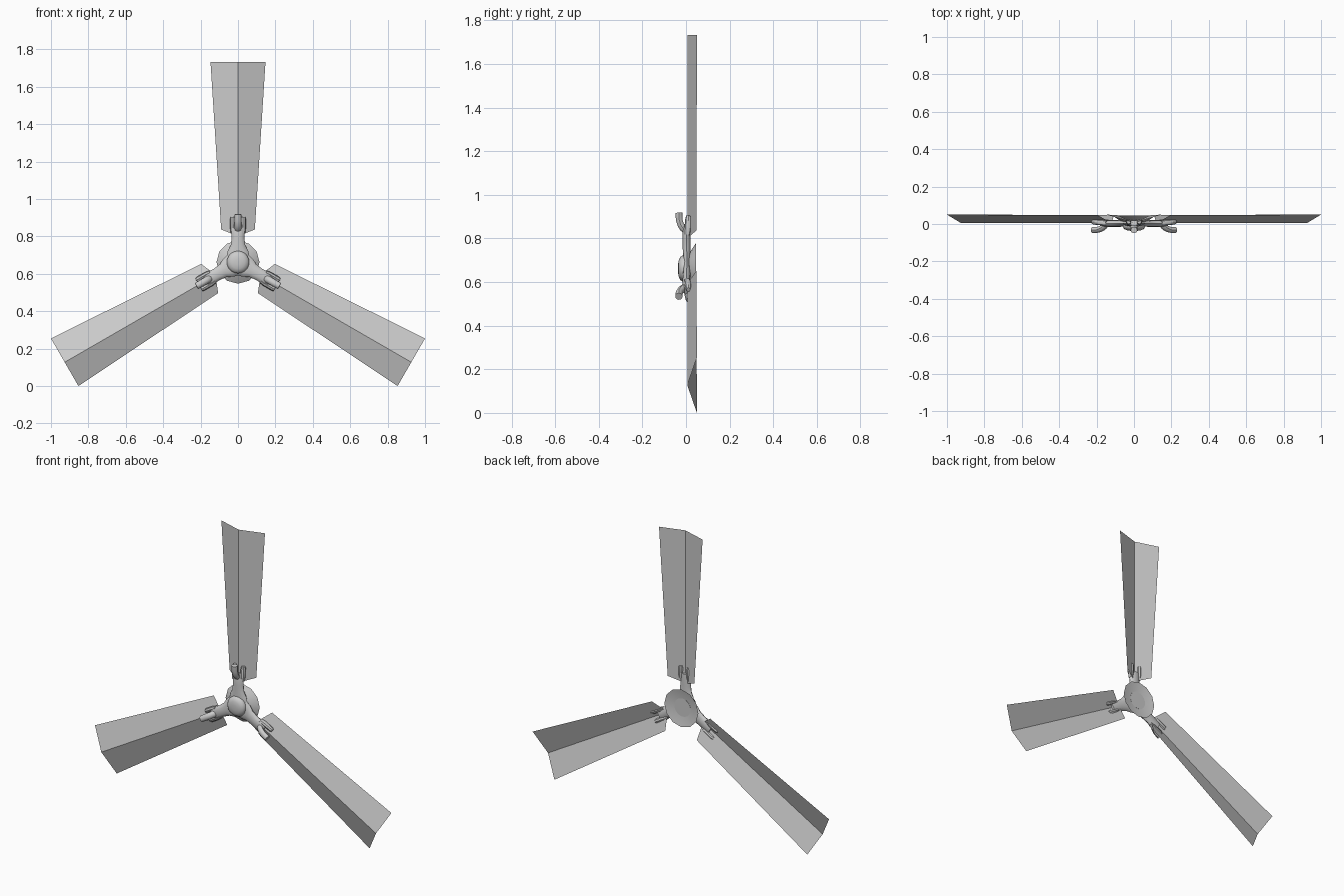
import bpy, math
from mathutils import Matrix, Vector

if "Cube" in bpy.data.objects:
    bpy.data.objects.remove(bpy.data.objects["Cube"])

HUB = Vector((0, 0, 0.662))


def make_object(name, verts, faces, angle=0.0, sharp=40):
    mesh = bpy.data.meshes.new(name)
    mesh.from_pydata(verts, [], faces)
    mesh.transform(Matrix.Translation(HUB) @ Matrix.Rotation(angle, 4, 'Y'))
    mesh.update()
    obj = bpy.data.objects.new(name, mesh)
    bpy.context.collection.objects.link(obj)
    bpy.ops.object.select_all(action='DESELECT')
    obj.select_set(True)
    bpy.context.view_layer.objects.active = obj
    bpy.ops.object.mode_set(mode='EDIT')
    bpy.ops.mesh.select_all(action='SELECT')
    bpy.ops.mesh.normals_make_consistent(inside=False)
    bpy.ops.object.mode_set(mode='OBJECT')
    bpy.ops.object.shade_smooth_by_angle(angle=math.radians(sharp))
    return obj


def skin(rings, caps=True):
    """Join equal closed rings of points into a tube."""
    n = len(rings[0])
    verts = [p for ring in rings for p in ring]
    faces = [(i * n + j, i * n + (j + 1) % n, (i + 1) * n + (j + 1) % n, (i + 1) * n + j)
             for i in range(len(rings) - 1) for j in range(n)]
    if caps:
        faces += [tuple(range(n)), tuple(range(len(verts) - n, len(verts)))]
    return verts, faces


def lathe(profile, n, caps=True):
    """Revolve (radius, y) points round the hub axis."""
    return skin([[(r * math.sin(2 * math.pi * k / n), y, r * math.cos(2 * math.pi * k / n))
                  for k in range(n)] for r, y in profile], caps)


def sweep(path, n=10, x=0.0):
    """Oval tube along (z, y, half width, half depth) stations."""
    rings = []
    for i, (z, y, hx, hy) in enumerate(path):
        a, b = path[max(i - 1, 0)], path[min(i + 1, len(path) - 1)]
        d = Vector((b[0] - a[0], b[1] - a[1])).normalized()
        ring = []
        for k in range(n):
            t = 2 * math.pi * k / n
            off = hy * math.sin(t)
            ring.append((x + hx * math.cos(t), y + off * d.x, z - off * d.y))
        rings.append(ring)
    return skin(rings)


# hub: flared dish at the back and rounded cap at the front
make_object("hub_dish", *lathe([(0.05, 0.008), (0.075, 0.018), (0.115, 0.045), (0.055, 0.033)], 12))
make_object("hub_cap", *lathe([(0.055, 0.034), (0.052, 0.012), (0.060, -0.004), (0.060, -0.016),
                               (0.052, -0.027), (0.036, -0.034), (0.015, -0.037)], 20))

for i in range(3):
    ang = i * 2 * math.pi / 3

    # folded blade sheet, widening to the tip
    root = [(-0.09, 0.048, 0.175), (0, 0.006, 0.138), (0.09, 0.048, 0.175)]
    tip = [(-0.147, 0.05, 1.07), (0, 0.006, 1.07), (0.147, 0.05, 1.07)]
    make_object(f"blade_{i}", root + tip, [(0, 1, 4, 3), (1, 2, 5, 4)], ang)

    # arm reaching out from the hub
    make_object(f"arm_{i}", *sweep([(0.0, 0.004, 0.068, 0.018), (0.06, 0.004, 0.055, 0.018),
                                    (0.09, 0.003, 0.039, 0.018), (0.13, 0.003, 0.034, 0.018),
                                    (0.175, 0.003, 0.036, 0.018), (0.20, 0.006, 0.032, 0.014)], 12), ang)

    # pair of flat prongs gripping the blade
    for side, x in (("left", -0.028), ("right", 0.028)):
        make_object(f"prong_{side}_{i}", *sweep([(0.155, 0.004, 0.010, 0.014), (0.18, 0.008, 0.014, 0.016),
                                                 (0.232, 0.011, 0.014, 0.014),
                                                 (0.242, 0.011, 0.011, 0.010)], 8, x), ang)

    # middle finger curling forward
    make_object(f"finger_{i}", *sweep([(0.165, 0.004, 0.018, 0.012), (0.182, -0.012, 0.019, 0.016),
                                       (0.200, -0.024, 0.019, 0.016), (0.222, -0.031, 0.019, 0.016),
                                       (0.256, -0.033, 0.018, 0.017)], 10), ang)
